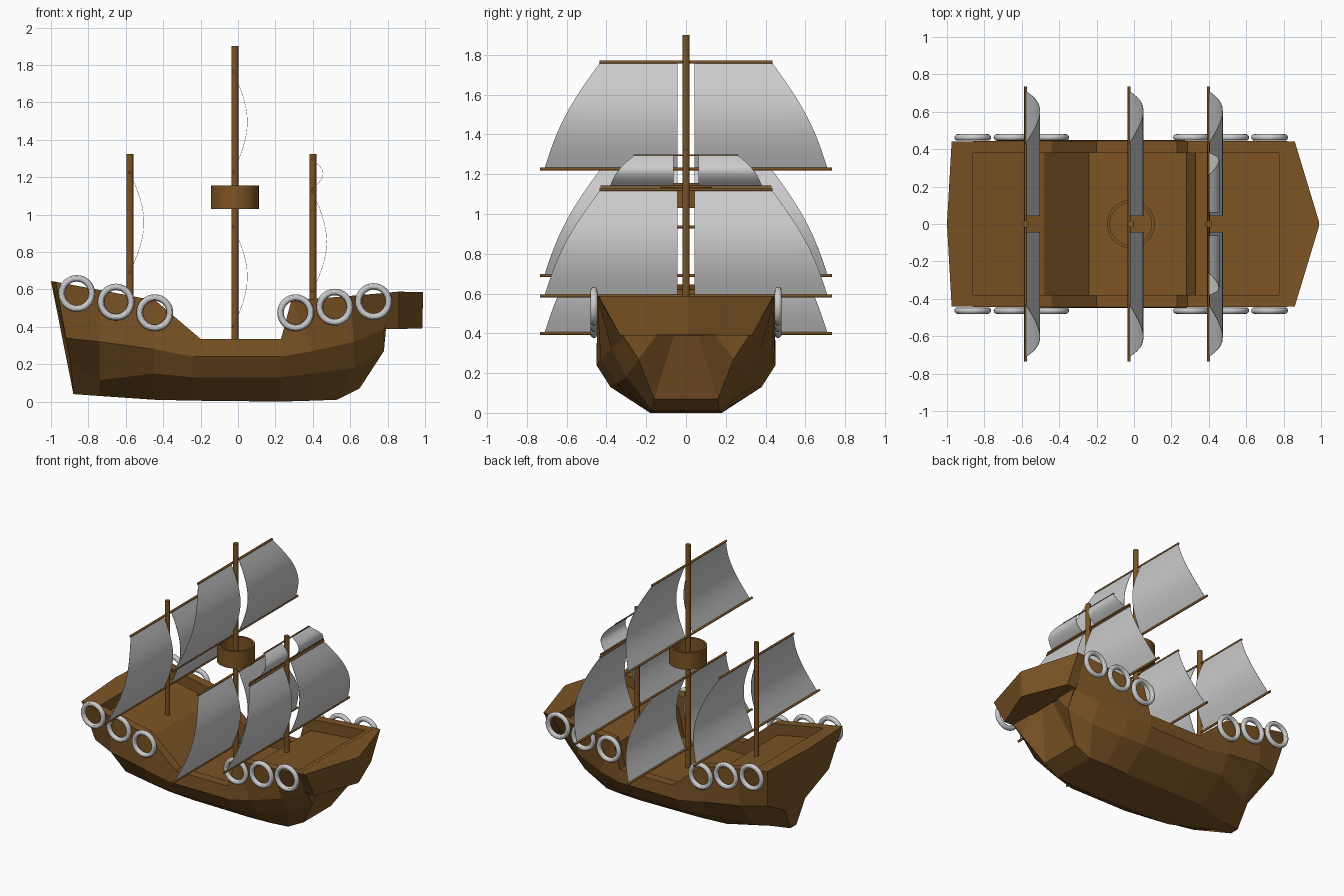
import bpy, bmesh, math
from mathutils import Vector

if "Cube" in bpy.data.objects:
    bpy.data.objects.remove(bpy.data.objects["Cube"])

wood = bpy.data.materials.new("wood")
wood.diffuse_color = (0.20, 0.088, 0.018, 1)
wood.use_nodes = True
wood.node_tree.nodes["Principled BSDF"].inputs["Base Color"].default_value = wood.diffuse_color


def finish(name, bm, mat=None, smooth=False):
    bmesh.ops.recalc_face_normals(bm, faces=bm.faces)
    me = bpy.data.meshes.new(name)
    bm.to_mesh(me)
    bm.free()
    ob = bpy.data.objects.new(name, me)
    bpy.context.collection.objects.link(ob)
    if mat:
        me.materials.append(mat)
    bpy.ops.object.select_all(action='DESELECT')
    ob.select_set(True)
    bpy.context.view_layer.objects.active = ob
    if smooth:
        bpy.ops.object.shade_smooth_by_angle(angle=math.radians(40))
    return ob


def loft(name, rings, mat=None, closed=True, smooth=False):
    bm = bmesh.new()
    vs = [[bm.verts.new(p) for p in r] for r in rings]
    n = len(vs[0])
    for a, b in zip(vs, vs[1:]):
        for i in range(n if closed else n - 1):
            j = (i + 1) % n
            bm.faces.new((a[i], a[j], b[j], b[i]))
    if closed:
        caps = [bm.faces.new(vs[0]), bm.faces.new(vs[-1])]
        bmesh.ops.triangulate(bm, faces=caps)
    return finish(name, bm, mat, smooth)


def rod(name, a, b, r, sides=16):
    a, b = Vector(a), Vector(b)
    q = Vector((0, 0, 1)).rotation_difference(b - a)
    ring = [q @ Vector((r * math.cos(t), r * math.sin(t), 0))
            for t in (2 * math.pi * i / sides for i in range(sides))]
    return loft(name, [[a + p for p in ring], [b + p for p in ring]], wood, True, True)


# Hull: each station gives rail, widest line, chine and keel edge (x, half width, z)
stations = [
    ((-.975, .44, .64), (-.92, .36, .34), (-.895, .12, .21), (-.88, .035, .04)),
    ((-.74, .445, .597), (-.74, .43, .32), (-.74, .26, .115), (-.74, .06, .03)),
    ((-.44, .445, .54), (-.45, .45, .28), (-.45, .38, .15), (-.45, .17, .01)),
    ((-.20, .445, .335), (-.24, .45, .24), (-.24, .38, .13), (-.24, .18, .005)),
    ((.23, .445, .335), (.23, .45, .24), (.23, .38, .13), (.23, .18, 0)),
    ((.285, .445, .54), (.40, .43, .27), (.40, .35, .15), (.40, .18, .005)),
    ((.60, .445, .565), (.62, .375, .32), (.62, .30, .18), (.53, .17, .01)),
    ((.81, .445, .583), (.782, .31, .385), (.78, .24, .27), (.65, .16, .07)),
]
rings = []
for k, st in enumerate(stations):
    rail = st[0]
    mid = (-1.0 if k == 0 else rail[0], 0, rail[2] + (.005 if k == 0 else 0))
    rings.append([mid] + list(st) + [(x, -y, z) for x, y, z in reversed(st)])
hull = loft("hull", rings, wood)

# Sunken deck cut into the hull, leaving a rail all round
deck = [(-.86, .54), (-.48, .465), (-.24, .25), (.28, .25), (.33, .46), (.775, .50),
        (.775, .9), (-.86, .9)]
cutter = loft("deck_cutter", [[(x, y, z) for x, z in deck] for y in (-.38, .38)])
cutter.hide_render = True
m = hull.modifiers.new("deck", 'BOOLEAN')
m.object, m.operation, m.solver = cutter, 'DIFFERENCE', 'EXACT'
bpy.context.view_layer.objects.active = hull
bpy.ops.object.modifier_apply(modifier="deck")
bpy.data.objects.remove(cutter)

# Prow wedge
top = [(.795, .444, .582), (.86, .44, .588), (.99, .01, .585), (.99, -.01, .585),
       (.86, -.44, .588), (.795, -.444, .582)]
bottom = [(.78, .325, .388), (.86, .33, .388), (.985, .01, .392), (.985, -.01, .392),
          (.86, -.33, .388), (.78, -.325, .388)]
loft("prow", [bottom, top], wood)

# Masts
for name, x, z0, z1 in (("main_mast", -.017, .24, 1.90), ("fore_mast", .40, .45, 1.325),
                        ("mizzen_mast", -.578, .46, 1.325)):
    rod(name, (x, 0, z0), (x, 0, z1), .0185)

# Crow's nest: open tub
prof = [(.001, 1.03), (.128, 1.03), (.128, 1.155), (.112, 1.155), (.112, 1.05), (.001, 1.05)]
N = 32
loft("crows_nest", [[(-.017 + r * math.cos(2 * math.pi * i / N), r * math.sin(2 * math.pi * i / N), z)
                     for i in range(N)] for r, z in prof], wood, True, True)


# Sails: bulged sheets in pairs, each hung between two yards
def sail(name, x, z0, z1, w0, w1, inner, bulge, belly):
    for side, s in (("left", 1), ("right", -1)):
        rows = []
        for i in range(13):
            v = i / 12
            arc = math.sin(math.pi * v)
            outer = w0 + (w1 - w0) * v + belly * arc
            rows.append([(x + bulge * arc, s * (inner + (outer - inner) * j / 6),
                          z0 + (z1 - z0) * v) for j in range(7)])
        ob = loft(f"{name}_{side}", rows, None, False)
        mod = ob.modifiers.new("cloth", 'SOLIDIFY')
        mod.thickness, mod.offset = .002, 0
        bpy.ops.object.modifier_apply(modifier="cloth")
        bpy.ops.object.shade_smooth_by_angle(angle=math.radians(40))


def rig(name, x, z0, z1):
    rod(name + "_lower_yard", (x, -.735, z0), (x, .735, z0), .008, 10)
    rod(name + "_upper_yard", (x, -.435, z1), (x, .435, z1), .008, 10)
    sail(name, x, z0, z1, .712, .43, .043, .076, .035)


rig("main_top_sail", -.026, 1.227, 1.763)
rig("main_lower_sail", -.026, .40, .935)
rig("fore_sail", .398, .588, 1.122)
rig("mizzen_sail", -.579, .69, 1.225)
rod("fore_top_lower_yard", (.398, -.43, 1.138), (.398, .43, 1.138), .006, 10)
rod("fore_top_upper_yard", (.398, -.265, 1.295), (.398, .265, 1.295), .005, 10)
sail("fore_top_sail", .399, 1.14, 1.295, .382, .26, .062, .056, .02)

# Rings hung along both sides
for i, (x, z) in enumerate(((-.862, .578), (-.652, .532), (-.445, .475),
                            (.308, .475), (.517, .505), (.725, .535))):
    for side, s in (("left", 1), ("right", -1)):
        bpy.ops.mesh.primitive_torus_add(major_segments=32, minor_segments=12,
                                         major_radius=.081, minor_radius=.0175,
                                         location=(x, s * .463, z),
                                         rotation=(math.pi / 2, 0, 0))
        bpy.context.object.name = f"ring_{side}_{i + 1}"
        bpy.ops.object.shade_smooth_by_angle()
